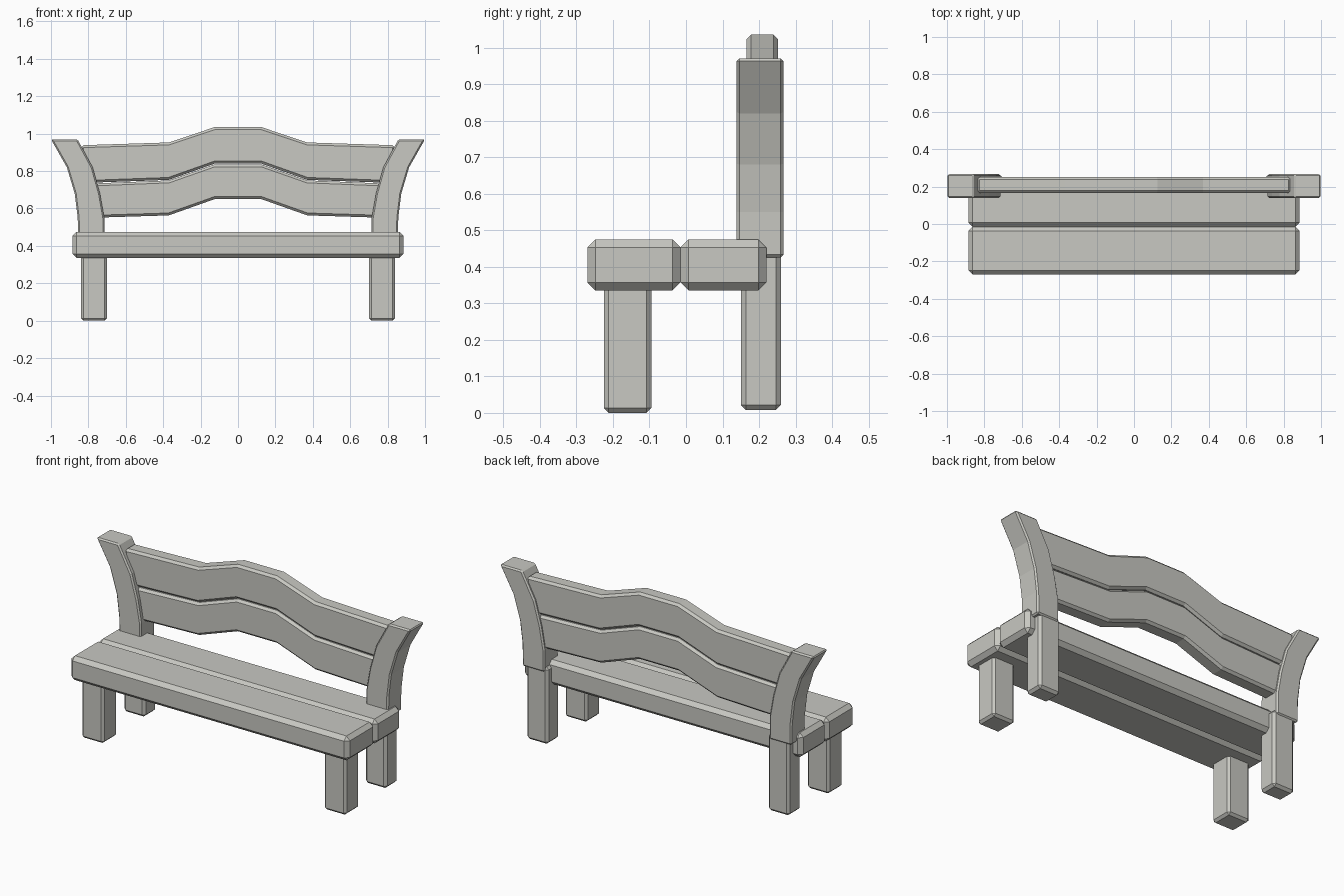
import bpy
import bmesh

cube = bpy.data.objects.get("Cube")
if cube:
    bpy.data.objects.remove(cube, do_unlink=True)

# Single weathered grey finish
wood = bpy.data.materials.new("pale_grey_wood")
colour = (0.58, 0.58, 0.54, 1)
wood.diffuse_color = colour
wood.use_nodes = True
wood.node_tree.nodes["Principled BSDF"].inputs["Base Color"].default_value = colour


def prism(name, outline, y_front, y_back, chamfer):
    """Extrude an x-z outline along y and chamfer its sharp edges."""
    bm = bmesh.new()
    face = bm.faces.new([bm.verts.new((x, y_front, z)) for x, z in outline])
    new = bmesh.ops.extrude_face_region(bm, geom=[face])["geom"]
    moved = [v for v in new if isinstance(v, bmesh.types.BMVert)]
    bmesh.ops.translate(bm, verts=moved, vec=(0, y_back - y_front, 0))
    bmesh.ops.recalc_face_normals(bm, faces=bm.faces)
    mesh = bpy.data.meshes.new(name)
    bm.to_mesh(mesh)
    bm.free()
    mesh.materials.append(wood)
    obj = bpy.data.objects.new(name, mesh)
    bpy.context.collection.objects.link(obj)
    bevel = obj.modifiers.new("chamfer", "BEVEL")
    bevel.width = chamfer
    bevel.segments = 1
    bevel.limit_method = "ANGLE"
    bevel.angle_limit = 0.6
    return obj


def box(name, x0, x1, y0, y1, z0, z1, chamfer):
    return prism(name, [(x0, z0), (x1, z0), (x1, z1), (x0, z1)], y0, y1, chamfer)


# Seat planks
box("front_seat_plank", -0.885, 0.885, -0.27, -0.015, 0.335, 0.475, 0.022)
box("back_seat_plank", -0.885, 0.885, -0.015, 0.22, 0.335, 0.475, 0.022)

# Curved upright: inner edge going up, then outer edge coming down
inner = [(0.715, 0.425), (0.715, 0.55), (0.738, 0.68), (0.777, 0.82), (0.858, 0.97)]
outer = [(1.0, 0.97), (0.915, 0.82), (0.873, 0.68), (0.857, 0.55), (0.855, 0.425)]

# Legs and uprights on both sides
for side, s in (("left", 1), ("right", -1)):
    box(f"{side}_front_leg", s * 0.70, s * 0.84, -0.225, -0.095, 0, 0.36, 0.013)
    box(f"{side}_back_leg", s * 0.70, s * 0.835, 0.15, 0.26, 0.008, 0.45, 0.014)
    prism(f"{side}_upright", [(s * x, z) for x, z in inner + outer], 0.138, 0.267, 0.008)


def wavy_slat(name, end_x, top, bottom):
    """Top and bottom give heights at the end, the bend and the centre."""
    xs = (end_x, 0.37, 0.125)
    upper = list(zip(xs, top))
    lower = list(zip(xs, bottom))
    outline = [(-x, z) for x, z in upper] + upper[::-1]
    outline += lower + [(-x, z) for x, z in lower[::-1]]
    prism(name, outline, 0.165, 0.252, 0.013)


# Backrest slats
wavy_slat("upper_back_slat", 0.838, (0.938, 0.953, 1.035), (0.736, 0.753, 0.84))
wavy_slat("lower_back_slat", 0.79, (0.733, 0.75, 0.836), (0.55, 0.563, 0.65))
